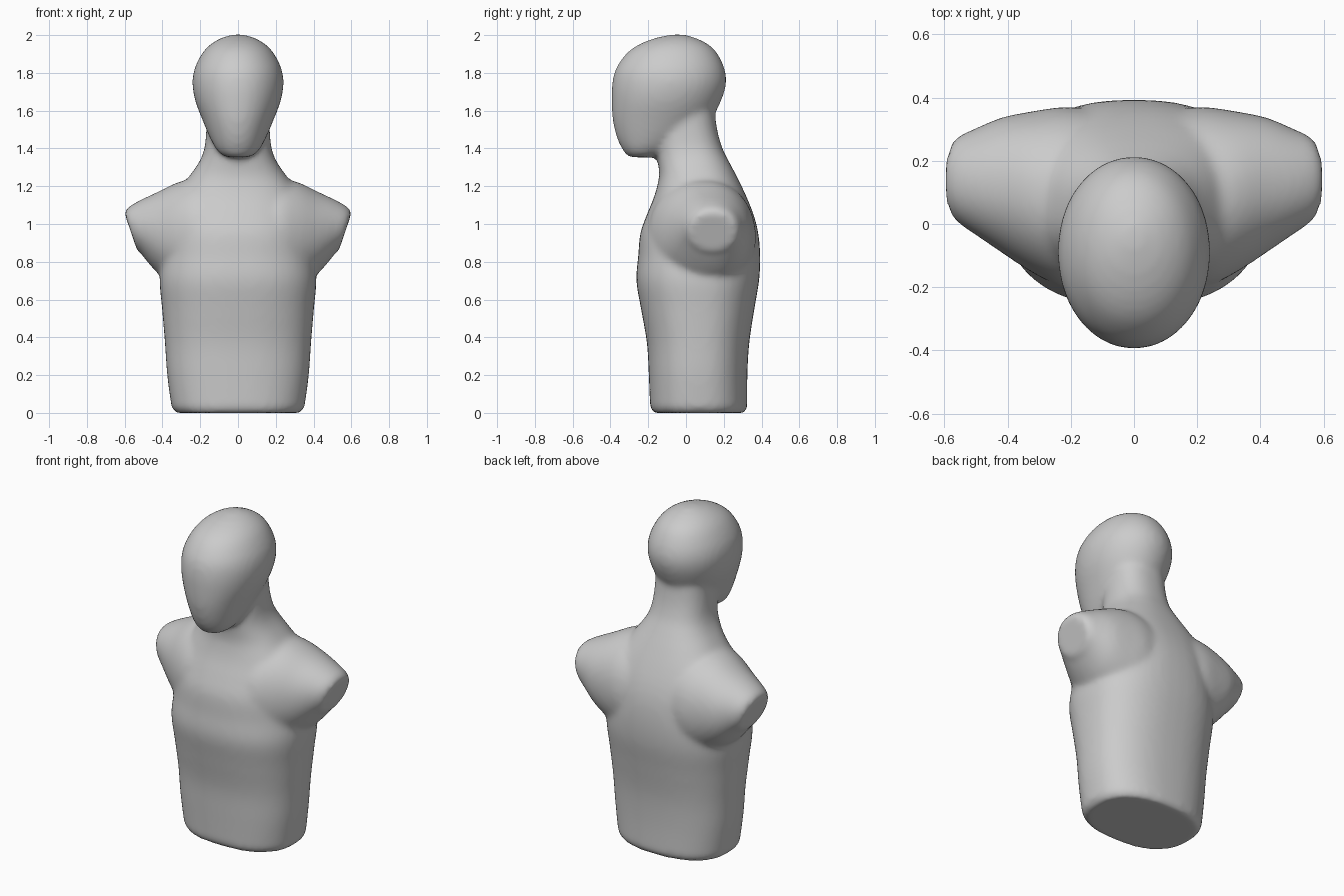
import bpy, bmesh, math
from mathutils import Vector

if "Cube" in bpy.data.objects:
    bpy.data.objects.remove(bpy.data.objects["Cube"])

SEG = 48
bm = bmesh.new()


def ring(c, u, v, n):
    """Superellipse loop of points around c, spanned by half-axes u and v."""
    pts = []
    for i in range(SEG):
        a = 2 * math.pi * i / SEG
        s, t = math.cos(a), math.sin(a)
        s = math.copysign(abs(s) ** (2 / n), s)
        t = math.copysign(abs(t) ** (2 / n), t)
        pts.append(Vector(c) + Vector(u) * s + Vector(v) * t)
    return pts


def refine(rows, steps=4):
    """Catmull-Rom interpolation of section rows."""
    out = []
    for i in range(len(rows) - 1):
        p = [rows[max(0, min(len(rows) - 1, i + k))] for k in (-1, 0, 1, 2)]
        for j in range(steps):
            t = j / steps
            out.append([0.5 * (2 * b + (c - a) * t + (2 * a - 5 * b + 4 * c - d) * t * t
                               + (3 * b - a - 3 * c + d) * t ** 3) for a, b, c, d in zip(*p)])
    return out + [list(rows[-1])]


def loft(rings):
    """Closed shell through the rings."""
    vs = [[bm.verts.new(p) for p in r] for r in rings]
    faces = [bm.faces.new((a[i], a[(i + 1) % SEG], b[(i + 1) % SEG], b[i]))
             for a, b in zip(vs, vs[1:]) for i in range(SEG)]
    faces += [bm.faces.new(vs[0][::-1]), bm.faces.new(vs[-1])]
    bmesh.ops.recalc_face_normals(bm, faces=faces)


def upright(rows, n):
    return [ring((0, (f + b) / 2, z), (w, 0, 0), (0, (b - f) / 2, 0), n) for z, w, f, b in rows]


# torso and neck: z, half width, front y, back y
torso = [(0.03, .352, -.19, .325), (.2, .375, -.197, .325), (.37, .387, -.207, .335),
         (.55, .402, -.238, .362), (.7, .415, -.263, .387), (.83, .40, -.253, .393),
         (.95, .385, -.242, .383), (1.05, .37, -.207, .358), (1.15, .335, -.167, .318),
         (1.25, .26, -.143, .27), (1.33, .205, -.148, .228), (1.4, .178, -.155, .193),
         (1.5, .168, -.16, .165), (1.62, .165, -.16, .15)]
base = [(0, .33, -.175, .31)]
loft(upright(base + refine(torso), 2.4))

# head: same columns
head = [(1.353, .05, -.29, -.16), (1.365, .085, -.315, -.13), (1.4, .118, -.34, -.06),
        (1.46, .15, -.367, .04), (1.55, .188, -.388, .13), (1.65, .226, -.394, .185),
        (1.74, .241, -.391, .212), (1.82, .231, -.372, .205), (1.9, .192, -.318, .168),
        (1.95, .147, -.25, .12), (1.985, .088, -.16, .05), (2.003, .025, -.075, -.01)]
loft(upright(refine(head), 2.05))

# shoulder stumps: x, front y, back y, low z, high z, lean of the section
arm = [(.1, -.2, .36, .6, 1.24, 0), (.22, -.2, .37, .62, 1.24, 0), (.32, -.155, .357, .66, 1.22, 0),
       (.42, -.09, .337, .73, 1.17, .005), (.5, -.035, .303, .80, 1.125, .02),
       (.545, -.003, .283, .84, 1.09, .035), (.567, .02, .26, .855, 1.06, .035)]
for side in (-1, 1):
    loft([ring((side * x, (f + b) / 2, (lo + hi) / 2), (0, (b - f) / 2, 0),
               (side * lean, 0, (hi - lo) / 2), 2.1) for x, f, b, lo, hi, lean in refine(arm)])

mesh = bpy.data.meshes.new("mannequin_bust")
bm.to_mesh(mesh)
bm.free()
bust = bpy.data.objects.new("mannequin_bust", mesh)
bpy.context.collection.objects.link(bust)
bpy.context.view_layer.objects.active = bust
bust.select_set(True)

# fuse the shells into one soft skin
fuse = bust.modifiers.new("fuse", 'REMESH')
fuse.mode = 'VOXEL'
fuse.voxel_size = 0.016
fuse.use_smooth_shade = True
soft = bust.modifiers.new("soften", 'SMOOTH')
soft.factor = 0.5
soft.iterations = 10
